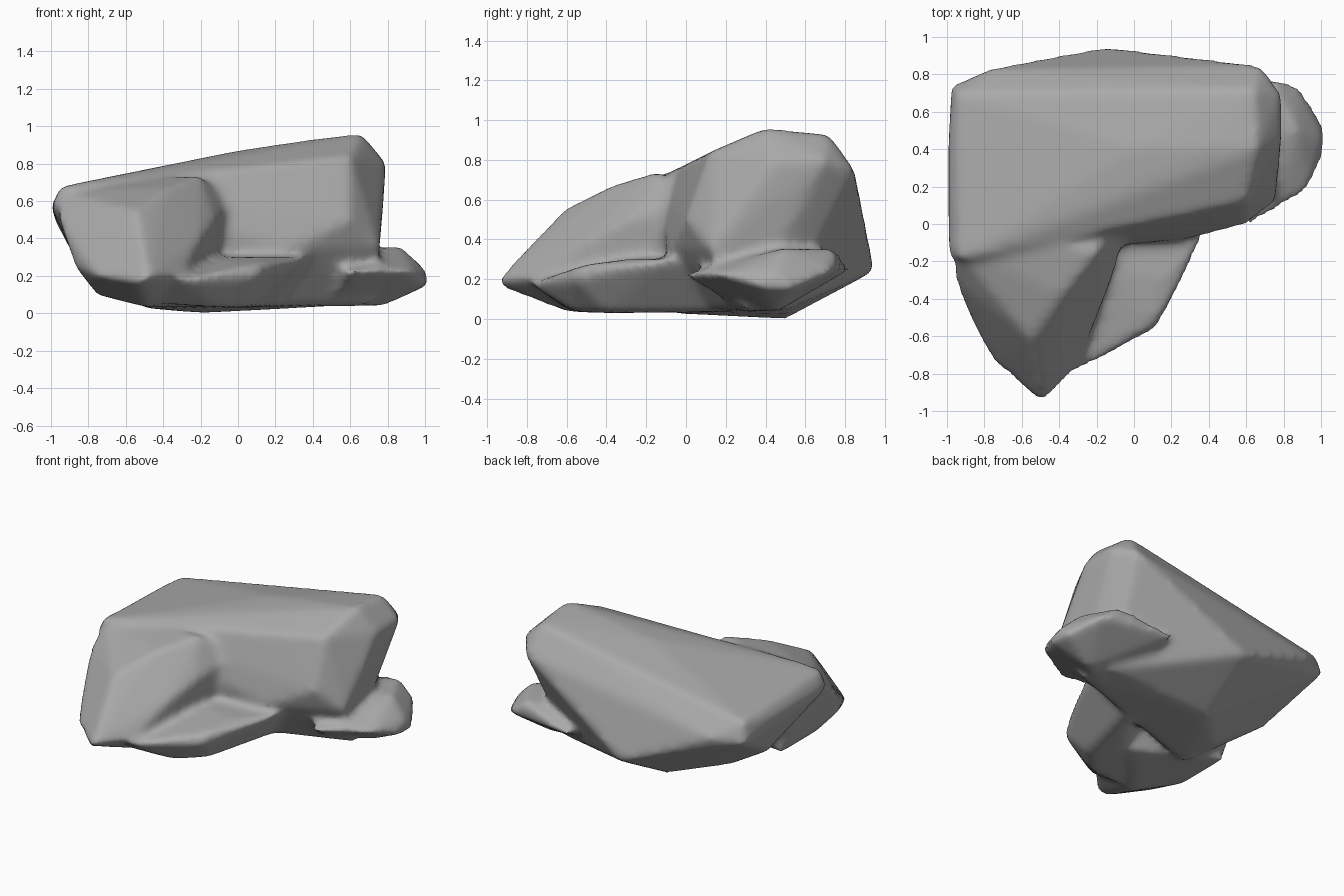
import bpy
import bmesh

cube = bpy.data.objects.get("Cube")
if cube:
    bpy.data.objects.remove(cube)

# Stone colour
stone = bpy.data.materials.new("stone_grey")
stone.use_nodes = True
GREY = (.4, .4, .4, 1)
stone.diffuse_color = GREY
stone.node_tree.nodes["Principled BSDF"].inputs["Base Color"].default_value = GREY


def add_mass(target, corners):
    """Add one convex lump of rock, spanned by its corner points."""
    lump = bmesh.new()
    for corner in corners:
        lump.verts.new(corner)
    hull = bmesh.ops.convex_hull(lump, input=lump.verts)
    loose = {v for v in hull["geom_interior"] + hull["geom_unused"]
             if isinstance(v, bmesh.types.BMVert)}
    bmesh.ops.delete(lump, geom=list(loose), context="VERTS")
    bmesh.ops.recalc_face_normals(lump, faces=lump.faces)
    piece = bpy.data.meshes.new("lump")
    lump.to_mesh(piece)
    lump.free()
    target.from_mesh(piece)
    bpy.data.meshes.remove(piece)


# Main bulk: sloping top, leaning left side, undercut back
bulk = [
    (-1, .4, .58), (-1, -.16, .57), (-.98, .74, .5), (-.95, .7, .64),
    (-.94, -.2, .68), (-.78, .83, .52), (-.4, .4, .77), (0, .4, .87),
    (.4, .4, .93), (.66, .4, .96), (.64, .72, .93), (.68, .85, .75),
    (.79, .7, .8), (.79, .45, .8), (.6, .12, .84), (.6, 0, .5),
    (.3, .05, .8), (.3, -.08, .35), (.76, .12, .35), (-.15, .95, .24),
    (.7, .3, .05), (.6, .5, .05), (-.2, .5, 0), (-.5, .2, .03),
    (-.85, .3, .25), (-.5, -.1, .03),
]

# Front nose: ridge running down to a low point
nose = [
    (-.48, -.96, .19), (-.53, -.93, .16), (-.76, -.73, .2), (-.87, -.5, .25),
    (-.96, -.3, .5), (-.98, -.1, .66), (-.38, -.38, .67), (-.55, -.62, .55),
    (-.2, -.15, .74), (-.12, -.3, .5), (-.3, -.76, .2), (-.2, -.5, .4),
    (-.48, -.6, .03), (-.15, -.2, .03), (-.75, -.4, .1), (-.75, 0, .1),
    (-.8, 0, .69), (0, .1, .6),
]

# Low shelf in the hollow beside the nose
shelf = [
    (.12, -.56, .2), (.12, -.53, .27), (.15, -.3, .3), (-.03, -.62, .24),
    (-.3, -.79, .18), (.25, -.2, .3), (.36, -.11, .3), (-.1, -.55, .03),
    (.05, -.4, .03), (-.4, -.6, .05), (-.3, -.2, .3), (.2, .2, .03),
    (.4, .2, .3),
]

# Flange along the foot of the left side
flange = [
    (.94, .18, .22), (1.02, .38, .16), (1.02, .53, .15), (1, .45, .24),
    (.89, .74, .24), (.87, .5, .36), (.75, .09, .25), (.35, .83, .25),
    (.35, .4, .3), (.76, .45, .03), (.5, .3, .03), (.6, -.02, .22),
    (.74, .76, .35),
]

# Weld the masses into one weathered surface
bm = bmesh.new()
for mass in (bulk, nose, shelf, flange):
    add_mass(bm, mass)
mesh = bpy.data.meshes.new("boulder")
bm.to_mesh(mesh)
bm.free()
mesh.materials.append(stone)
boulder = bpy.data.objects.new("boulder", mesh)
bpy.context.collection.objects.link(boulder)

weld = boulder.modifiers.new("weld", "REMESH")
weld.mode = "VOXEL"
weld.voxel_size = .025
weld.use_smooth_shade = True
wear = boulder.modifiers.new("wear", "SMOOTH")
wear.factor = .5
wear.iterations = 10
